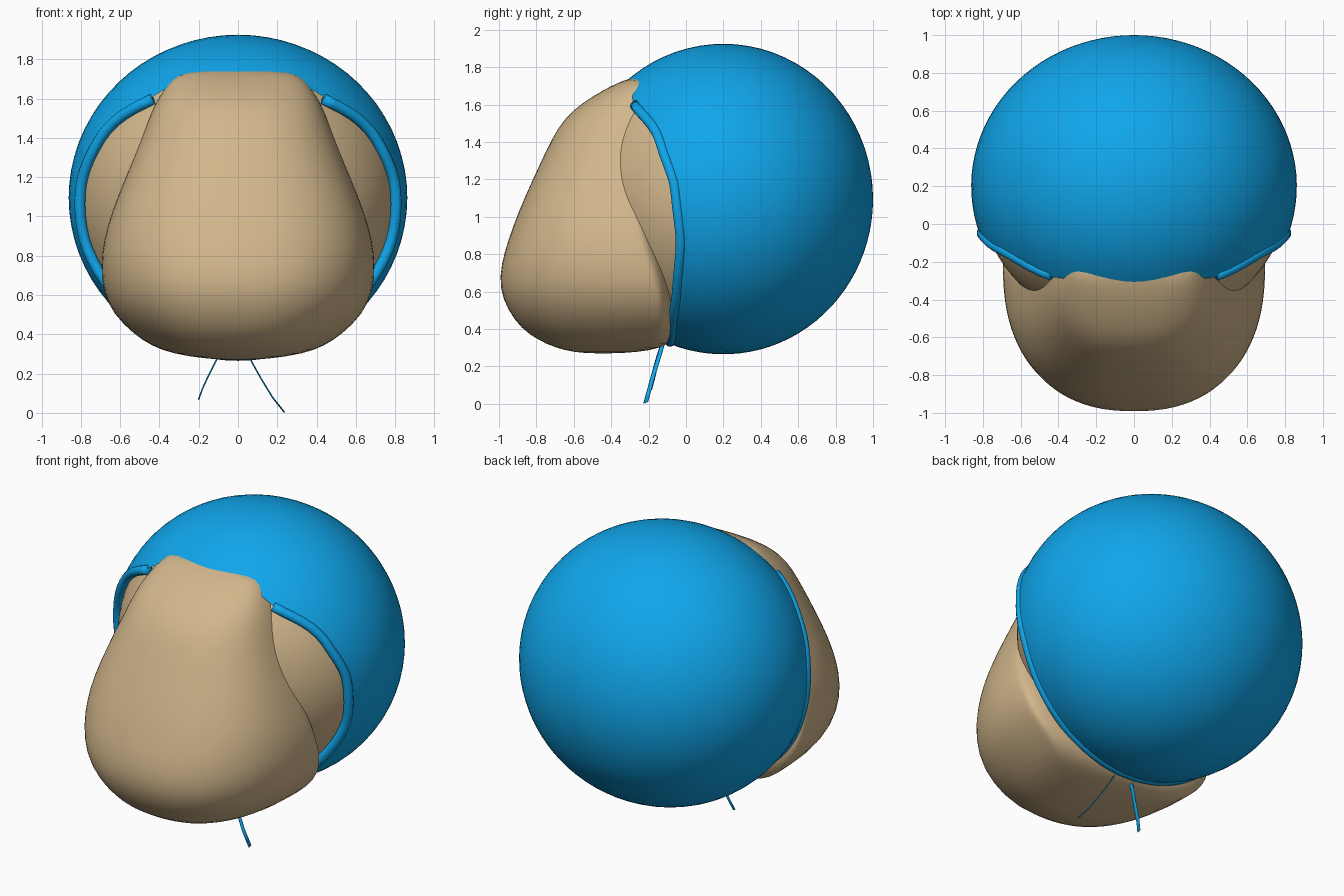
import bpy, bmesh
from math import sin, cos, pi, acos, radians, degrees
from mathutils import Vector

if "Cube" in bpy.data.objects:
    bpy.data.objects.remove(bpy.data.objects["Cube"])


def material(name, rgb):
    m = bpy.data.materials.new(name)
    m.diffuse_color = (*rgb, 1)
    m.use_nodes = True
    m.node_tree.nodes["Principled BSDF"].inputs["Base Color"].default_value = m.diffuse_color
    return m


BLUE = material("blue_fabric", (0.005, 0.38, 0.83))
TAN = material("tan_skin", (0.64, 0.47, 0.26))


def loft(name, rings, mat, caps=(None, None)):
    """Skin closed rings; caps are optional pole points at the ends."""
    bm = bmesh.new()
    vs = [[bm.verts.new(p) for p in r] for r in rings]
    n = len(rings[0])
    for a, b in zip(vs, vs[1:]):
        for i in range(n):
            j = (i + 1) % n
            bm.faces.new((a[i], a[j], b[j], b[i]))
    for ring, pole in zip((vs[0], vs[-1]), caps):
        if pole:
            c = bm.verts.new(pole)
            for i in range(n):
                bm.faces.new((ring[i], ring[(i + 1) % n], c))
    bmesh.ops.recalc_face_normals(bm, faces=bm.faces)
    for f in bm.faces:
        f.smooth = True
    me = bpy.data.meshes.new(name)
    bm.to_mesh(me)
    bm.free()
    me.materials.append(mat)
    ob = bpy.data.objects.new(name, me)
    bpy.context.collection.objects.link(ob)
    return ob


def interp(keys, t):
    for (t0, v0), (t1, v1) in zip(keys, keys[1:]):
        if t <= t1:
            u = (t - t0) / (t1 - t0)
            u = u * u * (3 - 2 * u) * 0.4 + u * 0.6
            return v0 + (v1 - v0) * u
    return keys[-1][1]


# Egg surface shared by hood and head: a = angle round y, phi = angle from back
CENTRE = Vector((0, 0.2, 1.095))
RIM = [(-90, -0.09), (-60, -0.075), (-38, -0.05), (-17, -0.03), (4, -0.06),
       (24, -0.14), (50, -0.28), (90, -0.34)]


def egg(a, phi, s=1.0):
    return CENTRE + s * Vector((0.862 * sin(phi) * cos(a), 0.8 * cos(phi),
                                0.83 * sin(phi) * sin(a)))


def rim_phi(a):
    d = (degrees(a) + 90) % 360 - 90
    y = interp(RIM, d if d <= 90 else 180 - d)
    return acos((y - 0.2) / 0.8)


N = 72
angles = [2 * pi * i / N for i in range(N)]

# Hood: from the rim to the back pole
loft("hood", [[egg(a, rim_phi(a) * (1 - k / 28)) for a in angles] for k in range(28)],
     BLUE, (None, egg(0, 0)))

# Head inside the hood, seen at the cheeks
loft("head", [[egg(a, p + (pi - p) * k / 20, 0.955) for a in angles
               for p in [rim_phi(a) - 0.15]] for k in range(20)],
     TAN, (None, egg(0, pi, 0.955)))

# Muzzle: z, half width, front y, back-edge y, depth behind the back edge
SECTIONS = [
    (0.275, 0.16, -0.60, -0.38, 0.12), (0.30, 0.33, -0.70, -0.25, 0.13),
    (0.34, 0.44, -0.79, -0.18, 0.10), (0.40, 0.53, -0.88, -0.15, 0.10),
    (0.50, 0.635, -0.955, -0.15, 0.10), (0.62, 0.69, -1.0, -0.17, 0.12),
    (0.75, 0.70, -0.99, -0.22, 0.15), (0.88, 0.685, -0.95, -0.26, 0.15),
    (1.02, 0.645, -0.90, -0.29, 0.15), (1.2, 0.572, -0.82, -0.30, 0.15),
    (1.35, 0.51, -0.75, -0.29, 0.15), (1.47, 0.465, -0.69, -0.27, 0.12),
    (1.57, 0.425, -0.61, -0.26, 0.08), (1.65, 0.375, -0.49, -0.25, 0.05),
    (1.70, 0.33, -0.40, -0.24, 0.03), (1.735, 0.28, -0.32, -0.235, 0.02),
]


def power(v, n):
    return abs(v) ** (2 / n) * (1 if v >= 0 else -1)


rings = []
for z, w, front, back, rear in SECTIONS:
    ring = []
    for i in range(48):
        t = 2 * pi * i / 48
        c, s = power(cos(t), 2.35), power(sin(t), 2.35)
        ring.append((w * c, back + s * (rear if s > 0 else back - front), z))
    rings.append(ring)
muzzle = loft("muzzle", rings, TAN, ((0, -0.45, 0.268), (0, -0.25, 1.75)))
muzzle.modifiers.new("smooth", "SUBSURF").levels = 1
muzzle.modifiers["smooth"].render_levels = 1

# Rolled cord along the hood rim, from temple to temple below the chin
M = 64
path = [egg(a, rim_phi(a), 0.985)
        for a in (radians(50 - 280 * i / M) for i in range(M + 1))]
tube = []
for i, p in enumerate(path):
    d = (path[min(i + 1, M)] - path[max(i - 1, 0)]).normalized()
    out = (p - CENTRE).normalized()
    side = d.cross(out).normalized()
    out = side.cross(d)
    tube.append([p + 0.028 * (out * cos(t) + side * sin(t))
                 for t in (2 * pi * k / 12 for k in range(12))])
loft("rim_cord", tube, BLUE, (path[0], path[-1]))

# Two flat drawstrings hanging under the chin
STRINGS = {
    "drawstring_right": [(0.04, -0.125, 0.32), (0.075, -0.145, 0.25), (0.12, -0.17, 0.17),
                         (0.175, -0.195, 0.08), (0.235, -0.216, 0.005)],
    "drawstring_left": [(-0.08, -0.125, 0.32), (-0.115, -0.145, 0.26), (-0.15, -0.165, 0.19),
                        (-0.18, -0.18, 0.125), (-0.2, -0.195, 0.07)],
}
for name, pts in STRINGS.items():
    sections = [[(x + 0.004 * cos(t), y + 0.013 * sin(t), z + 0.004 * sin(t))
                 for t in (2 * pi * k / 8 for k in range(8))] for x, y, z in pts]
    loft(name, sections, BLUE, (pts[0], pts[-1]))
